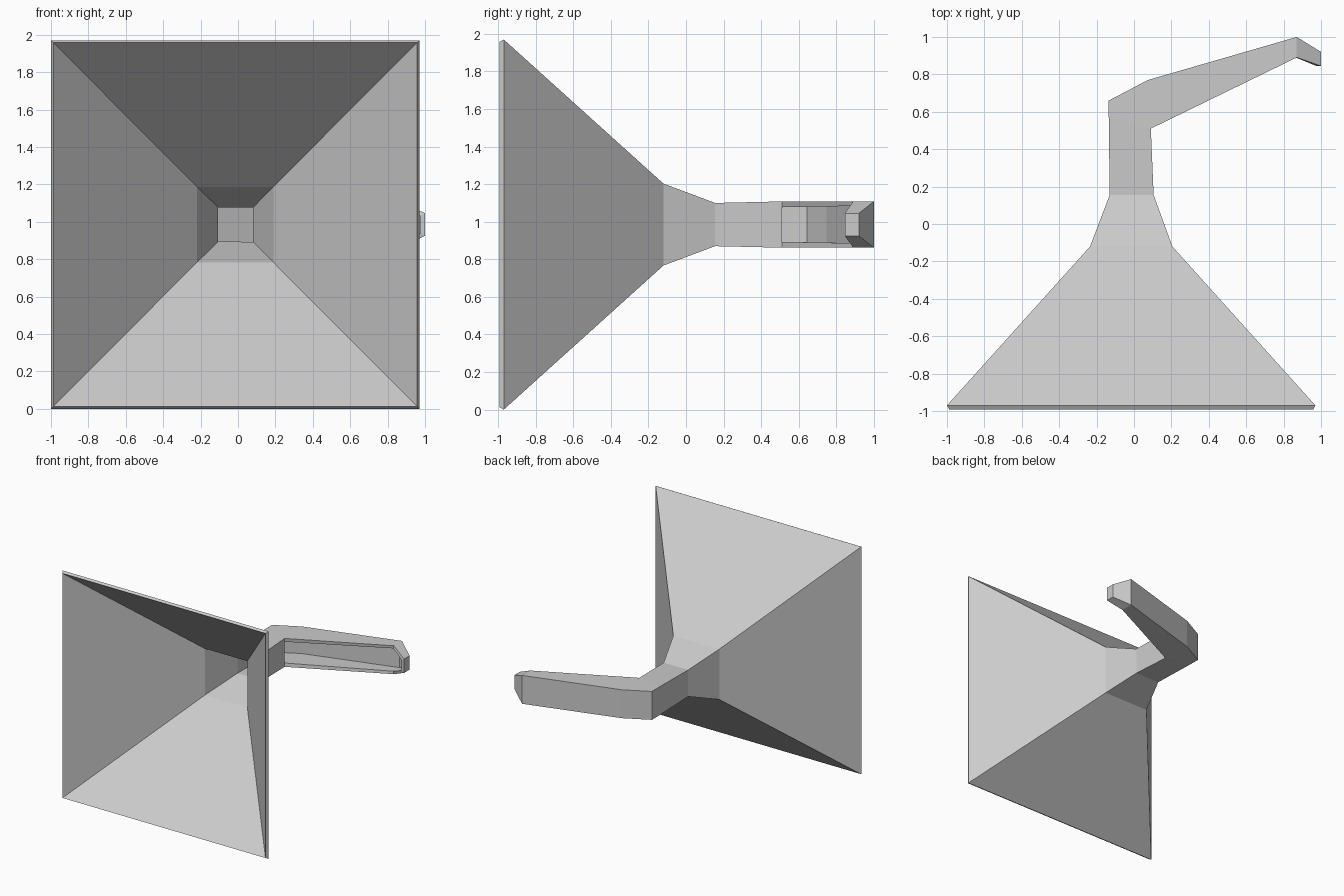
import bpy
import bmesh

cube = bpy.data.objects.get("Cube")
if cube:
    bpy.data.objects.remove(cube, do_unlink=True)


def make_material(name, value):
    mat = bpy.data.materials.new(name)
    mat.use_nodes = True
    colour = (value, value, value, 1.0)
    mat.diffuse_color = colour
    mat.node_tree.nodes["Principled BSDF"].inputs["Base Color"].default_value = colour
    return mat


grey = make_material("plain grey", 0.6)
MID_Z = 0.985

# Stations along the duct: outer bend point, inner bend point, half height
inner_bend = (0.09, 0.51)
stations = [
    ((-1.0, -0.97), (0.97, -0.97), 0.985),    # mouth
    ((-0.235, -0.12), (0.205, -0.12), 0.218),  # throat
    ((-0.13, 0.155), (0.105, 0.155), 0.115),   # neck
    ((-0.135, 0.57), inner_bend, 0.123),       # bend start
    ((-0.135, 0.66), inner_bend, 0.123),
    ((0.075, 0.77), inner_bend, 0.123),        # bend end
    ((0.87, 1.0), (0.87, 0.89), 0.123),        # arm end
    ((1.0, 0.92), (1.0, 0.845), 0.06),         # tip
]
BEND = 3

# Each ring runs outer low, outer high, inner high, inner low
bm = bmesh.new()
rings = []
for outer, inner, half in stations:
    corners = ((outer, -half), (outer, half), (inner, half), (inner, -half))
    rings.append([bm.verts.new((x, y, MID_Z + dz)) for (x, y), dz in corners])

# Skin the rings; past the bend the inner side stays open as a channel
for i, (a, b) in enumerate(zip(rings, rings[1:])):
    for k in range(4):
        if k == 2 and i >= BEND:
            continue
        n = (k + 1) % 4
        bm.faces.new((a[k], b[k], b[n], a[n]))
bm.faces.new(rings[-1])
bmesh.ops.remove_doubles(bm, verts=bm.verts, dist=0.0001)
bmesh.ops.recalc_face_normals(bm, faces=bm.faces)

# Make sure the skin faces outward: the end cap must point to +x
cap = max(bm.faces, key=lambda f: f.calc_center_median().x if len(f.verts) == 4 else -9)
bm.normal_update()
if cap.normal.x < 0:
    bmesh.ops.reverse_faces(bm, faces=bm.faces)

mesh = bpy.data.meshes.new("horn_and_arm")
bm.to_mesh(mesh)
bm.free()
mesh.materials.append(grey)
horn = bpy.data.objects.new("horn_and_arm", mesh)
bpy.context.collection.objects.link(horn)

# Sheet thickness goes inward
shell = horn.modifiers.new("wall_thickness", "SOLIDIFY")
shell.thickness = 0.024
shell.offset = -1.0
shell.use_even_offset = True
